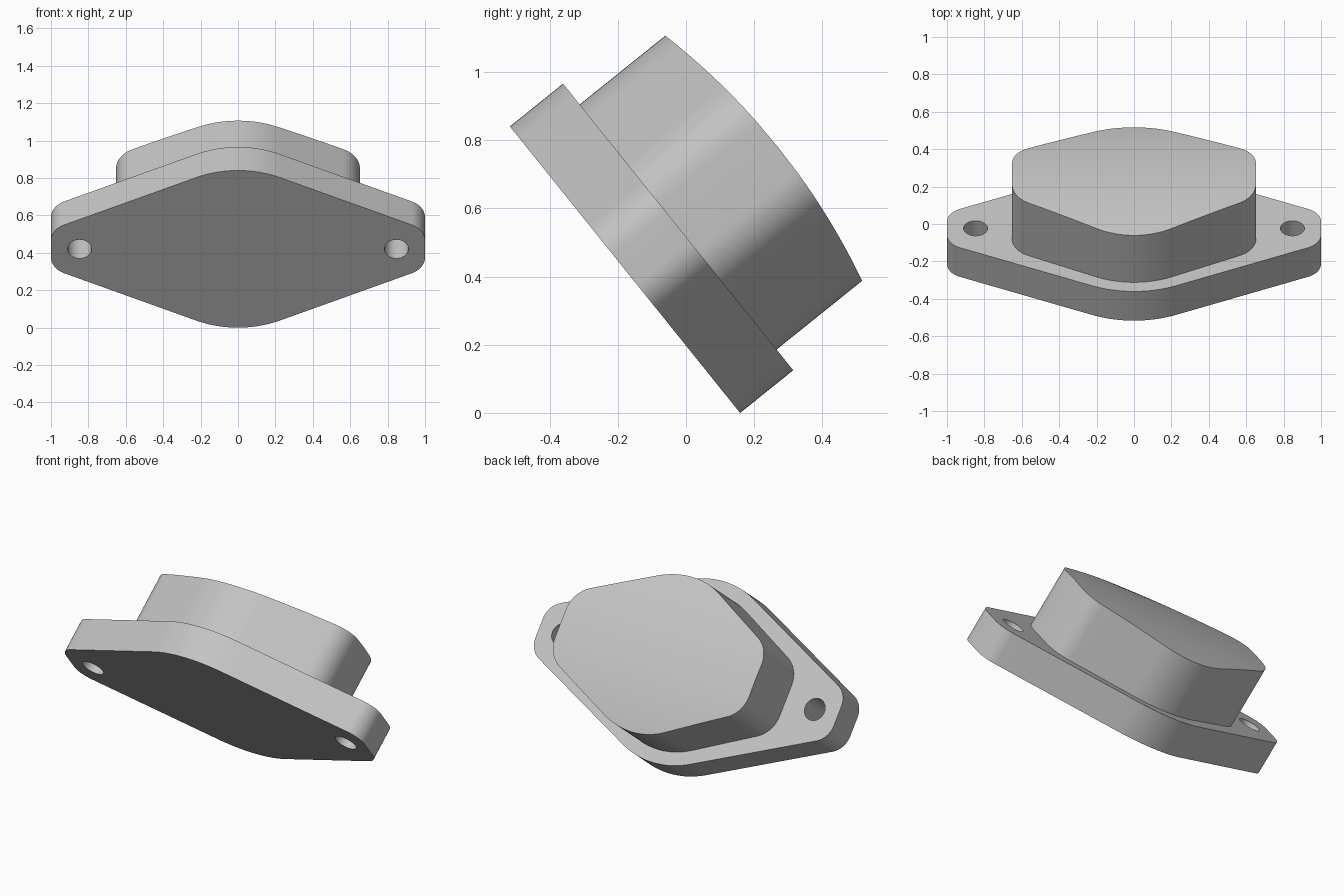
import bpy, bmesh, math
from mathutils import Matrix

if "Cube" in bpy.data.objects:
    bpy.data.objects.remove(bpy.data.objects["Cube"])

# Single flat grey
grey = bpy.data.materials.new("plain_grey")
grey.diffuse_color = (0.55, 0.55, 0.55, 1)
grey.use_nodes = True
grey.node_tree.nodes["Principled BSDF"].inputs["Base Color"].default_value = grey.diffuse_color

# The whole part leans back about the x axis
TILT = Matrix.Translation((0, -0.179, 0.42)) @ Matrix.Rotation(math.radians(-51.22), 4, 'X')


def half_outline(half_len, R, slope, r):
    """Right half of a rounded diamond: big arc, straight flank, corner fillet, flat end."""
    th = math.atan(slope)
    cx = half_len - r
    cy = (R - r - cx * math.sin(th)) / math.cos(th)
    arc = [(R * math.sin(th * i / 12), R * math.cos(th * i / 12)) for i in range(13)]
    fillet = []
    for i in range(13):
        a = th + (math.pi / 2 - th) * i / 12
        fillet.append((cx + r * math.sin(a), cy + r * math.cos(a)))
    (x0, y0), (x1, y1) = arc[-1], fillet[0]
    flank = [(x0 + (x1 - x0) * i / 8, y0 + (y1 - y0) * i / 8) for i in range(1, 8)]
    upper = arc + flank + fillet
    return upper + [(half_len, 0)] + [(x, -y) for x, y in reversed(upper)]


def slab(name, half, bottom, top):
    """Solid between z=bottom and the height function top(y), mirrored over x."""
    bm = bmesh.new()
    loop = half + [(-x, y) for x, y in reversed(half[1:-1])]
    n, h = len(loop), len(half)
    lo = [bm.verts.new((x, y, bottom)) for x, y in loop]
    hi = [bm.verts.new((x, y, top(y))) for x, y in loop]
    bm.faces.new(lo)
    for i in range(n):
        j = (i + 1) % n
        bm.faces.new((lo[i], lo[j], hi[j], hi[i]))
    # Top is made of strips running along x
    for i in range(h - 1):
        strip = [hi[i], hi[i + 1], hi[(n - i - 1) % n], hi[(n - i) % n]]
        bm.faces.new(list(dict.fromkeys(strip)))
    bmesh.ops.recalc_face_normals(bm, faces=bm.faces)
    me = bpy.data.meshes.new(name)
    bm.to_mesh(me)
    bm.free()
    me.materials.append(grey)
    ob = bpy.data.objects.new(name, me)
    bpy.context.collection.objects.link(ob)
    ob.matrix_world = TILT
    return ob


def activate(ob):
    bpy.ops.object.select_all(action='DESELECT')
    ob.select_set(True)
    bpy.context.view_layer.objects.active = ob


# Mounting flange and raised body with a crowned top
flange = slab("mounting_flange", half_outline(1.0, 0.539, 0.46, 0.12), 0, lambda y: 0.2)
CROWN = 2.03
body = slab("raised_body", half_outline(0.652, 0.461, 0.5, 0.16), 0.15,
            lambda y: 0.575 - CROWN + math.sqrt(CROWN ** 2 - y * y))

# Bolt holes through both ends of the flange
for side in (-1, 1):
    bpy.ops.mesh.primitive_cylinder_add(vertices=48, radius=0.064, depth=0.6)
    cutter = bpy.context.object
    cutter.name = "bolt_hole_cutter"
    cutter.hide_render = True
    cutter.data.materials.append(grey)
    cutter.matrix_world = TILT @ Matrix.Translation((0.847 * side, 0, 0.1))
    activate(flange)
    mod = flange.modifiers.new("bolt_hole", 'BOOLEAN')
    mod.operation, mod.object, mod.solver = 'DIFFERENCE', cutter, 'EXACT'
    bpy.ops.object.modifier_apply(modifier=mod.name)
    bpy.data.objects.remove(cutter)

for ob in (flange, body):
    activate(ob)
    bpy.ops.object.shade_smooth_by_angle(angle=math.radians(30))
